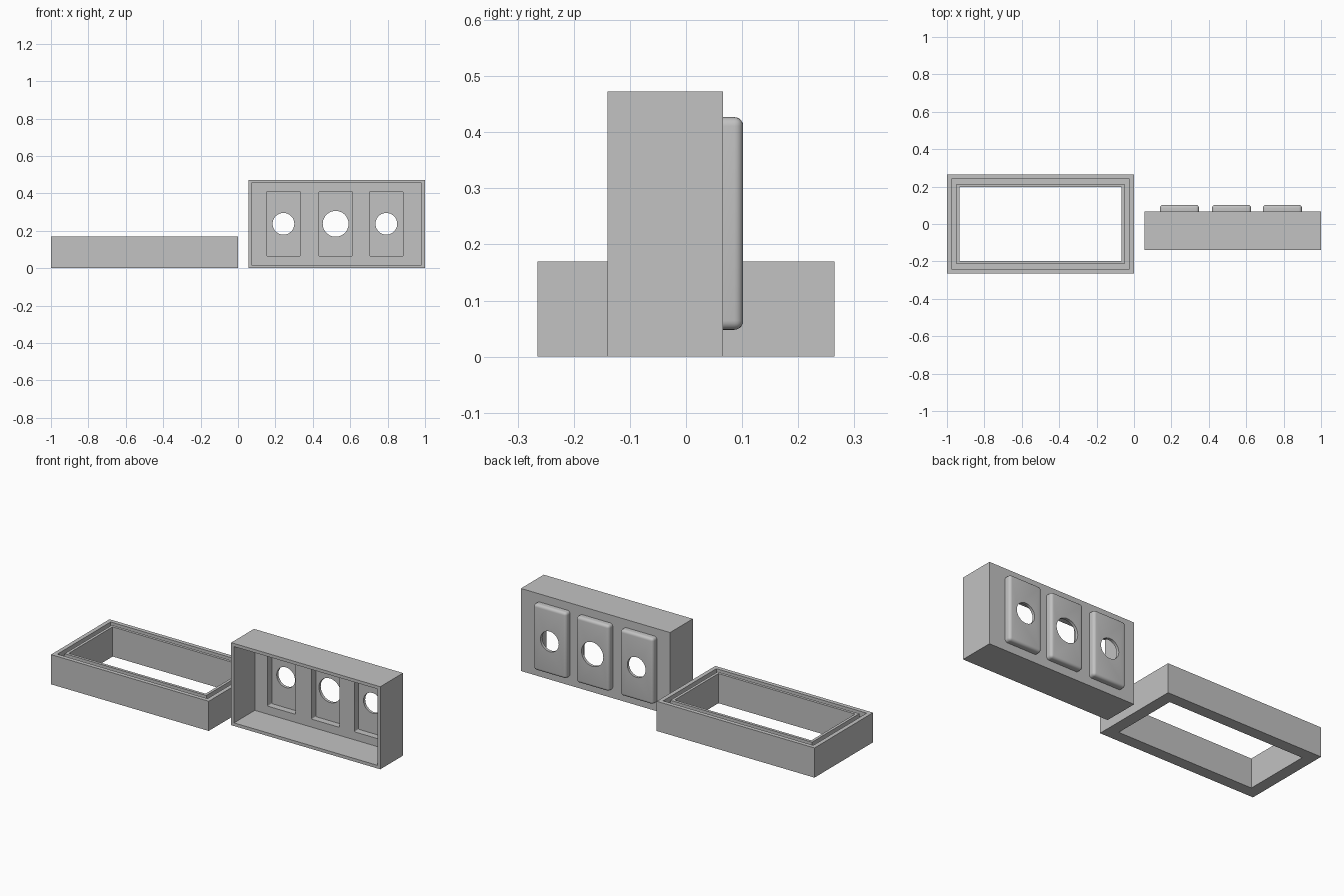
import bpy, bmesh, math
from mathutils import Matrix, Vector

cube = bpy.data.objects.get("Cube")
if cube:
    bpy.data.objects.remove(cube, do_unlink=True)

grey = bpy.data.materials.new("plain_grey")
grey.use_nodes = True
grey.diffuse_color = (0.54, 0.54, 0.54, 1)
grey.node_tree.nodes["Principled BSDF"].inputs["Base Color"].default_value = grey.diffuse_color


def finish(name, bm):
    bmesh.ops.recalc_face_normals(bm, faces=bm.faces)
    mesh = bpy.data.meshes.new(name)
    bm.to_mesh(mesh)
    bm.free()
    mesh.materials.append(grey)
    obj = bpy.data.objects.new(name, mesh)
    bpy.context.collection.objects.link(obj)
    return obj


def rect_loft(name, width, height, profile, closed):
    """Loft rectangles through (inset, level) steps; close into a ring or cap the ends."""
    bm = bmesh.new()
    loops = []
    for inset, level in profile:
        a, b = width / 2 - inset, height / 2 - inset
        loops.append([bm.verts.new((sx * a, sy * b, level))
                      for sx, sy in ((-1, -1), (1, -1), (1, 1), (-1, 1))])
    pairs = list(zip(loops, loops[1:]))
    if closed:
        pairs.append((loops[-1], loops[0]))
    else:
        bm.faces.new(loops[0])
        bm.faces.new(loops[-1])
    for p, q in pairs:
        for i in range(4):
            j = (i + 1) % 4
            bm.faces.new((p[i], p[j], q[j], q[i]))
    return finish(name, bm)


def rounded_block(name, x, z, w, h, y0, y1, radius, round_back):
    """Block along y with rounded corners, and optionally a rounded back rim."""
    bm = bmesh.new()
    bmesh.ops.create_cube(bm, size=1)
    bmesh.ops.scale(bm, vec=(w, y1 - y0, h), verts=bm.verts)
    bmesh.ops.translate(bm, vec=(x, (y0 + y1) / 2, z), verts=bm.verts)

    def wanted(e):
        a, b = (v.co.y for v in e.verts)
        return abs(a - b) > 0.001 or (round_back and min(a, b) > (y0 + y1) / 2)

    bmesh.ops.bevel(bm, geom=[e for e in bm.edges if wanted(e)], offset=radius,
                    segments=5, profile=0.5, affect='EDGES')
    return finish(name, bm)


def cylinder(name, x, z, radius):
    bm = bmesh.new()
    bmesh.ops.create_cone(bm, cap_ends=True, segments=48, radius1=radius, radius2=radius,
                          depth=0.2, matrix=Matrix.Translation((x, 0.1, z))
                          @ Matrix.Rotation(math.pi / 2, 4, 'X'))
    return finish(name, bm)


def boolean(target, tool, operation):
    mod = target.modifiers.new(tool.name, 'BOOLEAN')
    mod.object, mod.operation, mod.solver = tool, operation, 'EXACT'
    bpy.context.view_layer.objects.active = target
    bpy.ops.object.modifier_apply(modifier=mod.name)
    bpy.data.objects.remove(tool, do_unlink=True)


# Lid frame: open ring with a groove in its top rim
frame = rect_loft("lid_frame", 1.0, 0.53,
                  [(0, 0), (0, 0.17), (0.024, 0.17), (0.024, 0.14),
                   (0.051, 0.14), (0.051, 0.17), (0.067, 0.17), (0.067, 0)], True)
frame.location.x = -0.5

# Housing: tray standing on its side, open to the front
WALL = 0.018
DEPTH = 0.206
housing = rect_loft("housing", 0.945, 0.473,
                    [(0, 0), (0, DEPTH), (WALL, DEPTH), (WALL, WALL)], False)
housing.data.transform(Matrix.Translation((0.5275, 0.066, 0.2365))
                       @ Matrix.Rotation(math.pi / 2, 4, 'X'))

# Three hollow raised panels, each with a round hole
for x, radius in ((0.243, 0.058), (0.522, 0.069), (0.793, 0.058)):
    boolean(housing, rounded_block("panel", x, 0.2375, 0.209, 0.379, 0.056, 0.102, 0.016, True), 'UNION')
    boolean(housing, rounded_block("pocket", x, 0.2375, 0.177, 0.347, 0.03, 0.086, 0.005, False), 'DIFFERENCE')
    boolean(housing, cylinder("hole", x, 0.2375, radius), 'DIFFERENCE')

# Smooth the rounded rims and holes, keep edges sharp
for obj in bpy.context.view_layer.objects:
    obj.select_set(obj == housing)
bpy.context.view_layer.objects.active = housing
bpy.ops.object.shade_smooth_by_angle(angle=math.radians(30))
